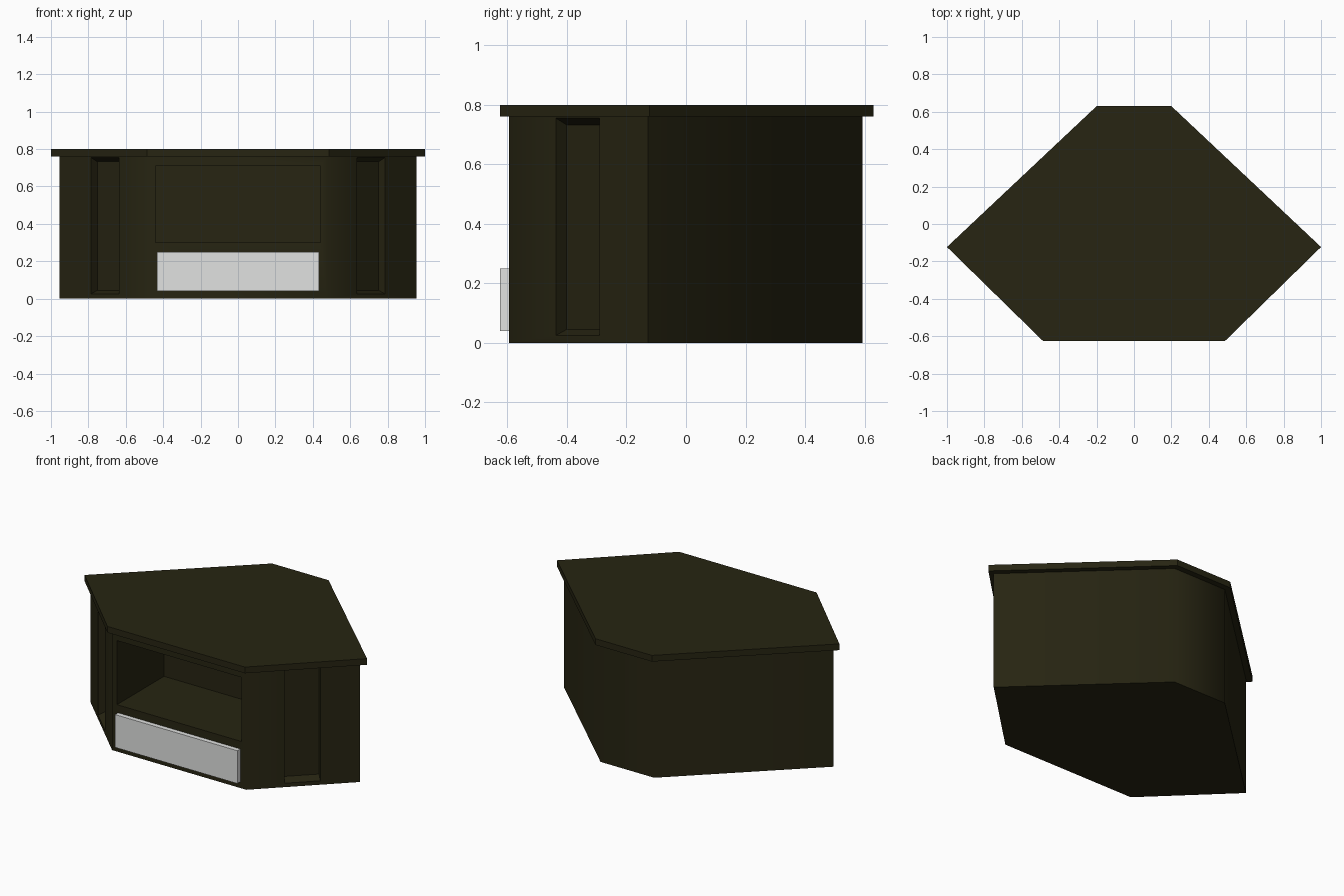
import bpy, bmesh, math
from mathutils import Vector

if "Cube" in bpy.data.objects:
    bpy.data.objects.remove(bpy.data.objects["Cube"])


def material(name, rgb):
    m = bpy.data.materials.new(name)
    m.diffuse_color = (*rgb, 1)
    m.use_nodes = True
    m.node_tree.nodes["Principled BSDF"].inputs["Base Color"].default_value = m.diffuse_color
    return m


DARK = material("dark brown wood", (0.02, 0.018, 0.006))
PALE = material("pale grey panel", (0.75, 0.76, 0.75))


def loft(name, lower, upper, mat):
    """Solid between two matching rings of points."""
    bm = bmesh.new()
    a = [bm.verts.new(p) for p in lower]
    b = [bm.verts.new(p) for p in upper]
    n = len(a)
    bm.faces.new(a)
    bm.faces.new(b)
    for i in range(n):
        j = (i + 1) % n
        bm.faces.new((a[i], a[j], b[j], b[i]))
    bmesh.ops.recalc_face_normals(bm, faces=bm.faces)
    me = bpy.data.meshes.new(name)
    bm.to_mesh(me)
    bm.free()
    me.materials.append(mat)
    ob = bpy.data.objects.new(name, me)
    bpy.context.collection.objects.link(ob)
    return ob


def prism(name, half, z0, z1, mat):
    """Upright prism from the right half of a symmetric outline."""
    ring = half + [(-x, y) for x, y in reversed(half)]
    return loft(name, [(x, y, z0) for x, y in ring], [(x, y, z1) for x, y in ring], mat)


def cut(target, cutter):
    mod = target.modifiers.new("cut", 'BOOLEAN')
    mod.operation = 'DIFFERENCE'
    mod.solver = 'EXACT'
    mod.object = cutter
    bpy.context.view_layer.objects.active = target
    bpy.ops.object.modifier_apply(modifier=mod.name)
    bpy.data.objects.remove(cutter, do_unlink=True)


# Six-sided cabinet body
front, side, back = (0.475, -0.595), (0.955, -0.128), (0.19, 0.593)
body = prism("cabinet_body", [front, side, back], 0, 0.76, DARK)

# Open shelf compartment in the front
cut(body, prism("shelf_cutter", [(0.44, -0.75), (0.44, -0.12)], 0.30, 0.71, DARK))

# Shallow tapered recess in each angled front side
f, s = Vector((*front, 0)), Vector((*side, 0))
along = (s - f).normalized()
normal = Vector((along.y, -along.x, 0))
t0, t1 = (0.637 - front[0]) / along.x, (0.787 - front[0]) / along.x


def recess_ring(depth, sign):
    z0, z1 = 0.025 + 0.4 * depth, 0.755 - 0.44 * depth
    ring = []
    for t, z in ((t0, z0), (t1, z0), (t1, z1), (t0, z1)):
        p = f + along * t - normal * depth
        ring.append((p.x * sign, p.y, z))
    return ring


for sign in (1, -1):
    cut(body, loft("recess_cutter", recess_ring(-0.03, sign), recess_ring(0.05, sign), DARK))

# Soft shading round the shallow corners of the body
bpy.ops.object.select_all(action='DESELECT')
body.select_set(True)
bpy.context.view_layer.objects.active = body
bpy.ops.object.shade_smooth_by_angle(angle=math.radians(55))

# Overhanging table top
prism("table_top", [(0.487, -0.625), (1.0, -0.123), (0.2, 0.63)], 0.76, 0.80, DARK)

# Drawer front standing proud of the cabinet
prism("drawer_front", [(0.433, -0.625), (0.433, -0.594)], 0.04, 0.25, PALE)
